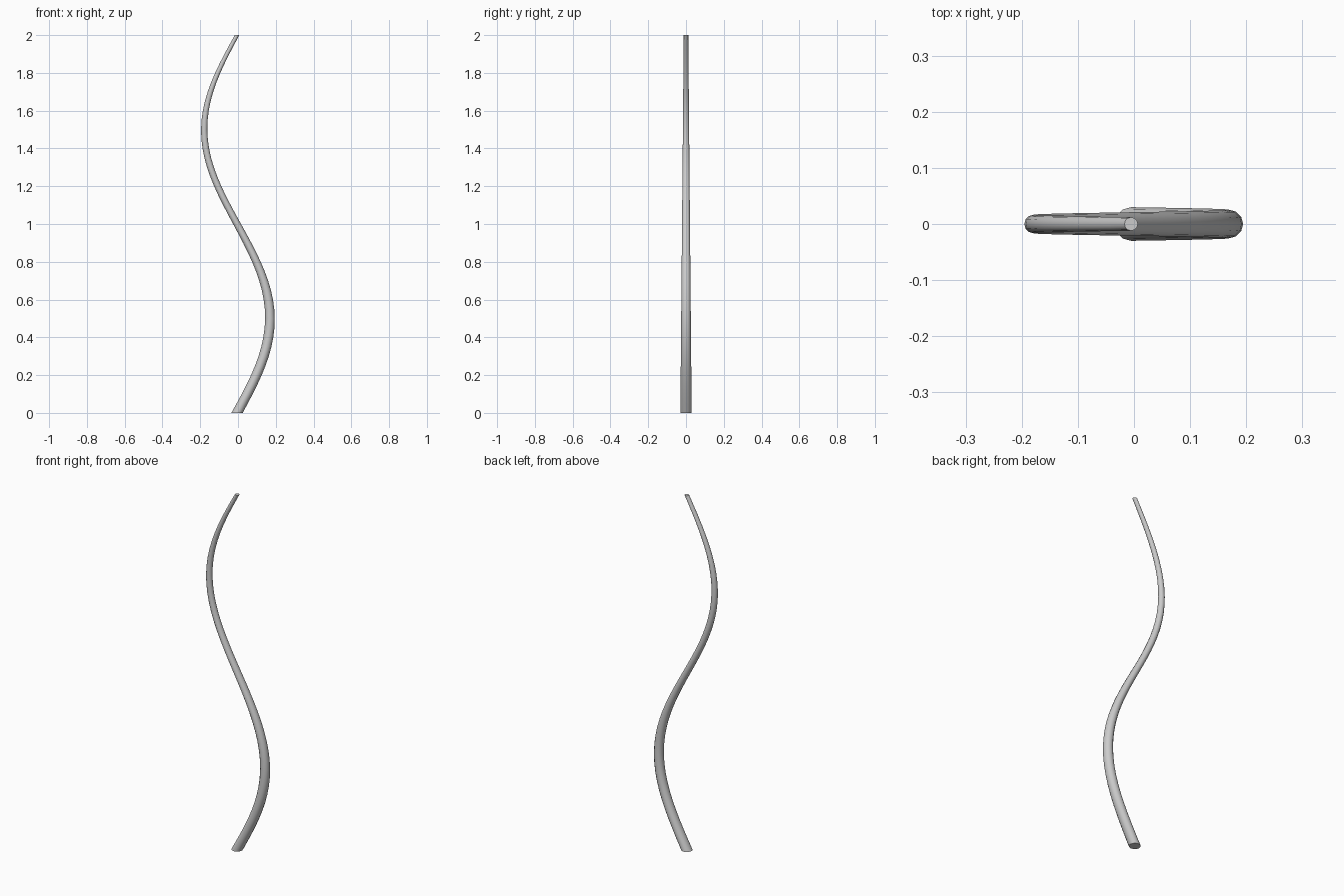
import bpy, bmesh, math

if "Cube" in bpy.data.objects:
    bpy.data.objects.remove(bpy.data.objects["Cube"])

SIDES, STEPS, HEIGHT = 12, 40, 2.0
R_BOTTOM, R_TOP = 0.030, 0.012
SWAY, OFFSET = 0.174, -0.005

# Tapering stem: level rings stacked along one full sine wave
bm = bmesh.new()
rings = []
for i in range(STEPS + 1):
    t = i / STEPS
    r = R_BOTTOM + (R_TOP - R_BOTTOM) * t
    cx = OFFSET + SWAY * math.sin(2 * math.pi * t)
    rings.append([bm.verts.new((cx + r * math.cos(2 * math.pi * k / SIDES),
                                r * math.sin(2 * math.pi * k / SIDES),
                                HEIGHT * t)) for k in range(SIDES)])

# Side faces between neighbouring rings
for a, b in zip(rings, rings[1:]):
    for k in range(SIDES):
        n = (k + 1) % SIDES
        bm.faces.new((a[k], a[n], b[n], b[k]))

# Flat end caps
bm.faces.new(rings[0][::-1])
bm.faces.new(rings[-1])

mesh = bpy.data.meshes.new("wavy_stem")
bm.to_mesh(mesh)
bm.free()
stem = bpy.data.objects.new("wavy_stem", mesh)
bpy.context.collection.objects.link(stem)

# Smooth sides, crisp caps
bpy.context.view_layer.objects.active = stem
stem.select_set(True)
bpy.ops.object.shade_smooth_by_angle(angle=math.radians(40))
